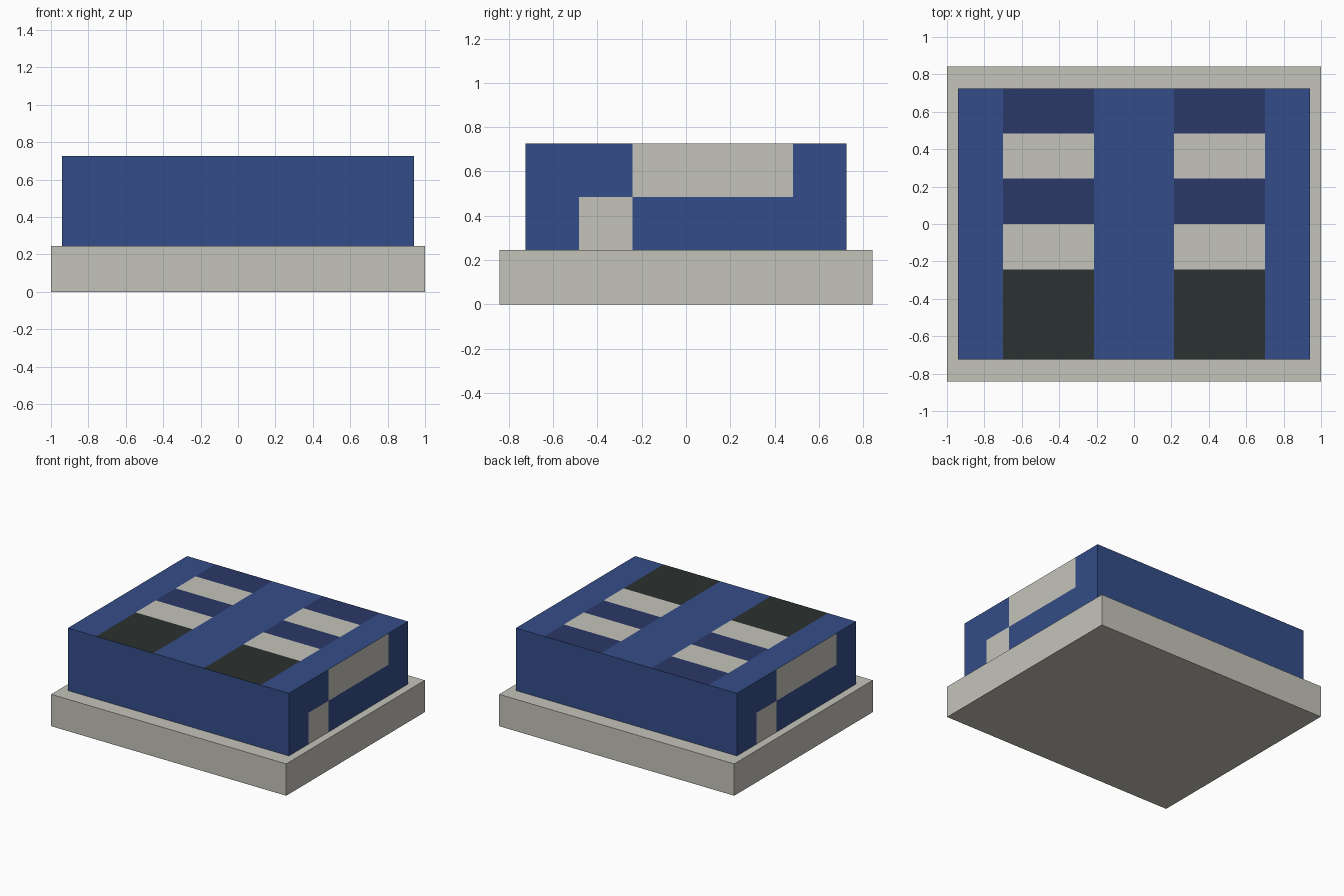
import bpy
import bmesh
from mathutils import Vector

cube = bpy.data.objects.get("Cube")
if cube:
    bpy.data.objects.remove(cube, do_unlink=True)


def linear(c):
    c /= 255
    return c / 12.92 if c <= 0.04045 else ((c + 0.055) / 1.055) ** 2.4


def material(name, *rgb):
    mat = bpy.data.materials.new(name)
    mat.use_nodes = True
    colour = [linear(c) for c in rgb] + [1]
    mat.diffuse_color = colour
    mat.node_tree.nodes["Principled BSDF"].inputs["Base Color"].default_value = colour
    return mat


blue = material("blue", 52, 77, 137)
stone = material("pale_stone", 197, 196, 186)
navy = material("navy", 43, 56, 103)
charcoal = material("charcoal", 43, 50, 49)


def box(name, low, high, mats, cuts=(), rule=None):
    """Box between two corners, cut along axis planes, coloured by a face rule."""
    low, high = Vector(low), Vector(high)
    bm = bmesh.new()
    bmesh.ops.create_cube(bm, size=1)
    for v in bm.verts:
        v.co = (low + high) / 2 + v.co * (high - low)
    for axis, values in enumerate(cuts):
        for value in values:
            point, normal = Vector(), Vector()
            point[axis], normal[axis] = value, 1
            bmesh.ops.bisect_plane(bm, geom=bm.verts[:] + bm.edges[:] + bm.faces[:],
                                   plane_co=point, plane_no=normal)
    if rule:
        for f in bm.faces:
            f.material_index = rule(f.calc_center_median(), f.normal)
    mesh = bpy.data.meshes.new(name)
    bm.to_mesh(mesh)
    bm.free()
    for mat in mats:
        mesh.materials.append(mat)
    obj = bpy.data.objects.new(name, mesh)
    bpy.context.collection.objects.link(obj)


STRIP_IN, STRIP_OUT = 0.215, 0.70
STEP, MID = 0.242, 0.485


def body_colour(c, n):
    # Two banded strips on top: charcoal at the front, then stone and navy
    if n.z > 0.5 and STRIP_IN < abs(c.x) < STRIP_OUT:
        if c.y < -STEP:
            return 3
        return 1 if -STEP < c.y < 0 or STEP < c.y < 2 * STEP else 2
    # Stepped stone panel on each side, the two turned half round from each other
    if abs(n.x) > 0.5:
        y = c.y if n.x > 0 else -c.y
        if c.z > MID:
            return int(-STEP < y < 2 * STEP)
        return int(-2 * STEP < y < -STEP)
    return 0


box("base_slab", (-1, -0.842, 0), (1, 0.842, 0.245), [stone])
box("body_block", (-0.94, -0.724, 0.245), (0.94, 0.724, 0.726),
    [blue, stone, navy, charcoal],
    cuts=([-STRIP_OUT, -STRIP_IN, STRIP_IN, STRIP_OUT],
          [k * STEP for k in range(-2, 3)], [MID]),
    rule=body_colour)
